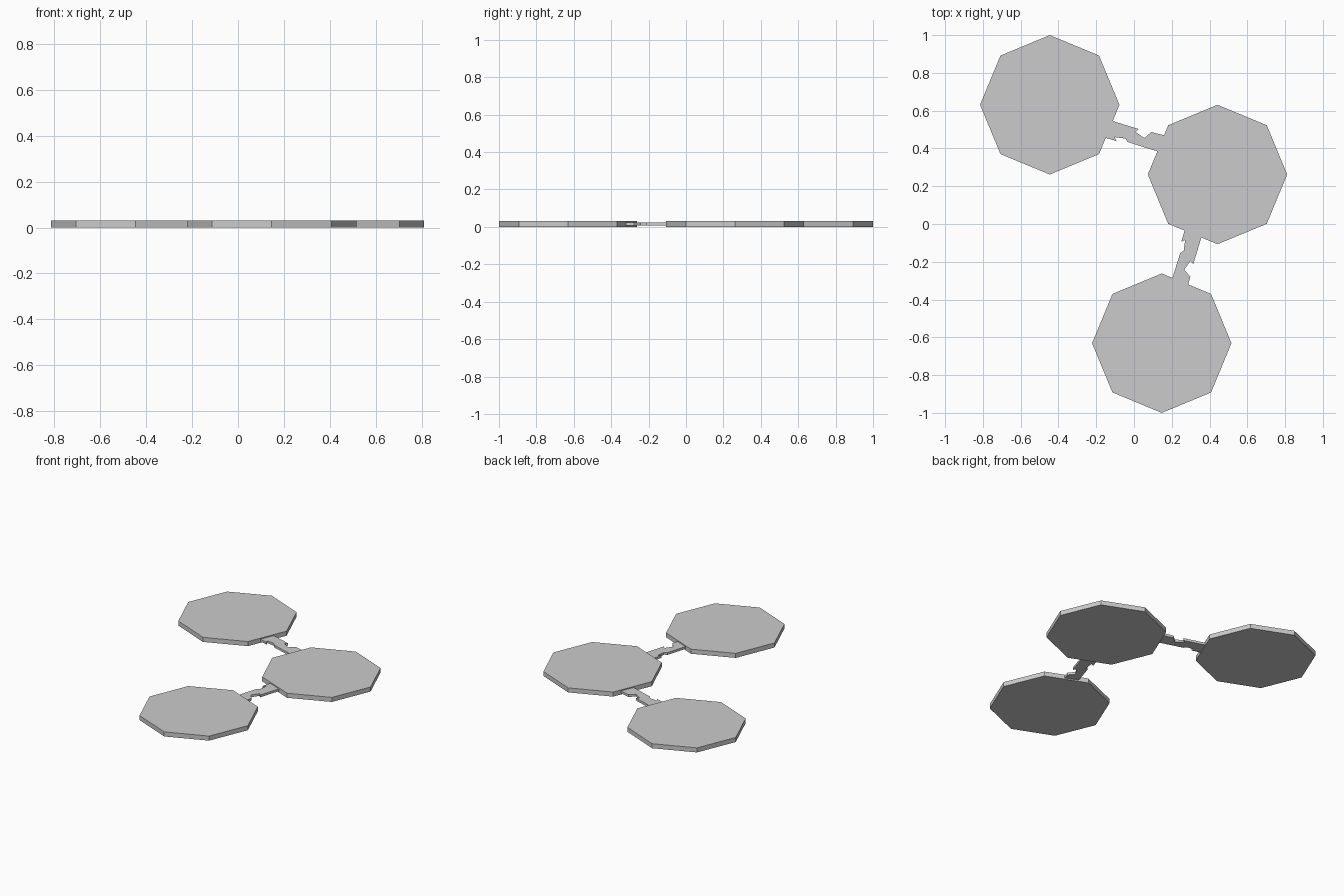
import bpy, bmesh
from math import cos, sin, pi

if "Cube" in bpy.data.objects:
    bpy.data.objects.remove(bpy.data.objects["Cube"])


def slab(name, outline, z0, z1):
    """Extrude a closed outline between two heights."""
    bm = bmesh.new()
    face = bm.faces.new([bm.verts.new((x, y, z0)) for x, y in outline])
    ext = bmesh.ops.extrude_face_region(bm, geom=[face])
    top = [v for v in ext["geom"] if isinstance(v, bmesh.types.BMVert)]
    bmesh.ops.translate(bm, verts=top, vec=(0, 0, z1 - z0))
    bmesh.ops.recalc_face_normals(bm, faces=bm.faces)
    mesh = bpy.data.meshes.new(name)
    bm.to_mesh(mesh)
    bm.free()
    obj = bpy.data.objects.new(name, mesh)
    bpy.context.collection.objects.link(obj)
    return obj


# Three octagonal plates
R = 0.369
for i, (cx, cy) in enumerate([(-0.446, 0.631), (0.442, 0.262), (0.147, -0.631)]):
    ring = [(cx + R * cos(k * pi / 4), cy + R * sin(k * pi / 4)) for k in range(8)]
    slab(f"octagon_plate_{i + 1}", ring, 0, 0.031)

# Jagged connector between the first and second plates
link = [(-0.125, 0.548), (-0.113, 0.545), (0.024, 0.503), (0.008, 0.487),
        (0.055, 0.455), (0.092, 0.487), (0.165, 0.468), (0.135, 0.381),
        (0.119, 0.386), (-0.034, 0.434), (-0.045, 0.452), (-0.103, 0.46),
        (-0.092, 0.439), (-0.16, 0.459)]
slab("connector_1", link, 0.008, 0.024)

# Same connector turned a quarter turn, between the second and third plates
slab("connector_2", [(y - 0.189, -x - 0.187) for x, y in link], 0.008, 0.024)
